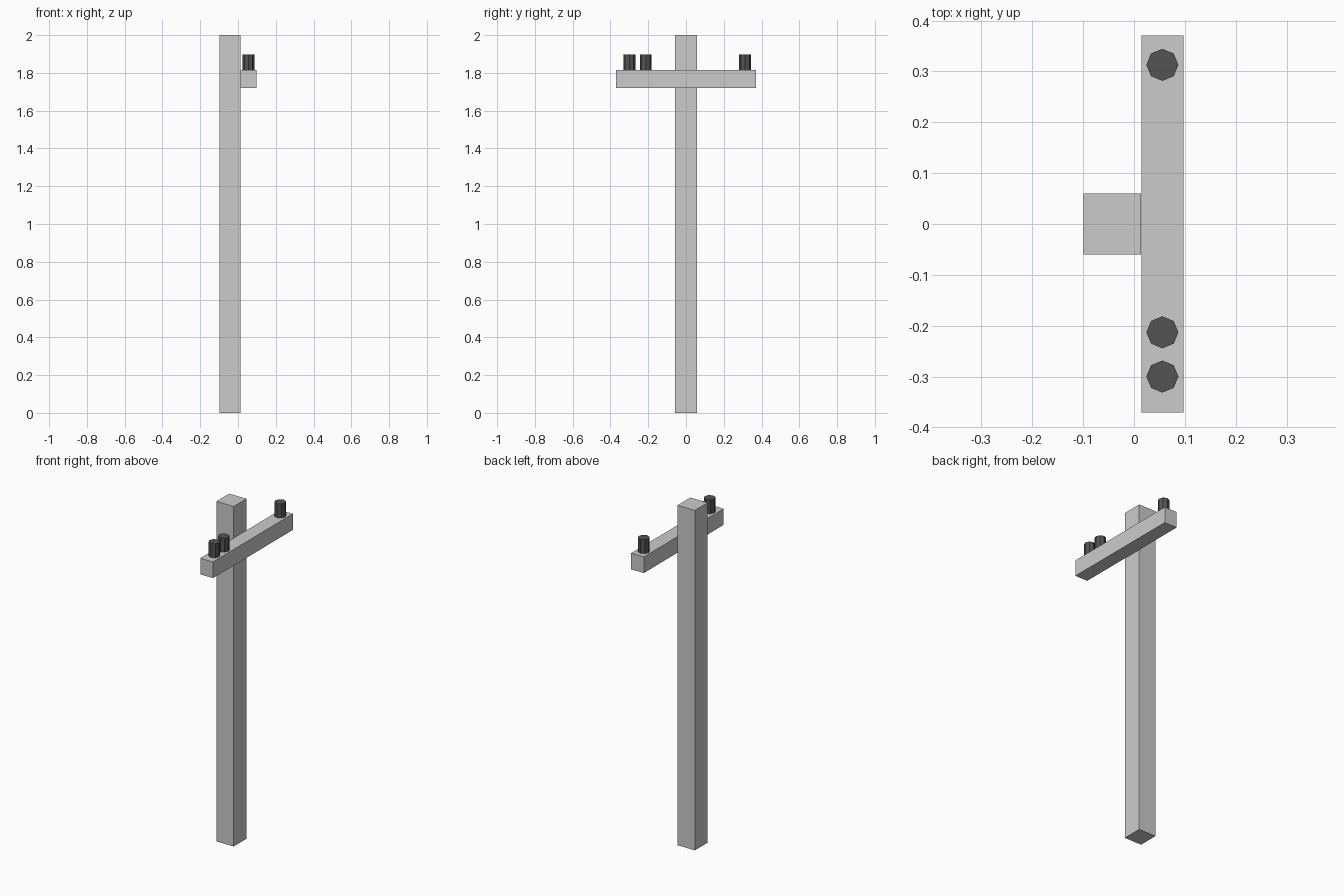
import bpy

if "Cube" in bpy.data.objects:
    bpy.data.objects.remove(bpy.data.objects["Cube"])


def box(name, lo, hi):
    """Axis-aligned box between two corners."""
    bpy.ops.mesh.primitive_cube_add(size=1)
    ob = bpy.context.object
    ob.name = name
    ob.location = [(a + b) / 2 for a, b in zip(lo, hi)]
    ob.scale = [b - a for a, b in zip(lo, hi)]
    bpy.ops.object.transform_apply(location=False, rotation=False, scale=True)
    return ob


# Upright square post
box("post", (-0.099, -0.0595, 0), (0.0135, 0.0595, 2.0))

# Crossarm fixed to one side of the post
ARM_TOP = 1.815
box("crossarm", (0.0145, -0.371, 1.72), (0.097, 0.371, ARM_TOP))

# Dark eight-sided insulators standing on the crossarm
dark = bpy.data.materials.new("dark_insulator")
dark.diffuse_color = (0.09, 0.085, 0.085, 1)
dark.use_nodes = True
dark.node_tree.nodes["Principled BSDF"].inputs["Base Color"].default_value = dark.diffuse_color
HEIGHT = 0.082
for i, y in enumerate((-0.30, -0.213, 0.313)):
    bpy.ops.mesh.primitive_cylinder_add(
        vertices=8, radius=0.0315, depth=HEIGHT,
        location=(0.0558, y, ARM_TOP + HEIGHT / 2))
    insulator = bpy.context.object
    insulator.name = f"insulator_{i + 1}"
    insulator.data.materials.append(dark)
